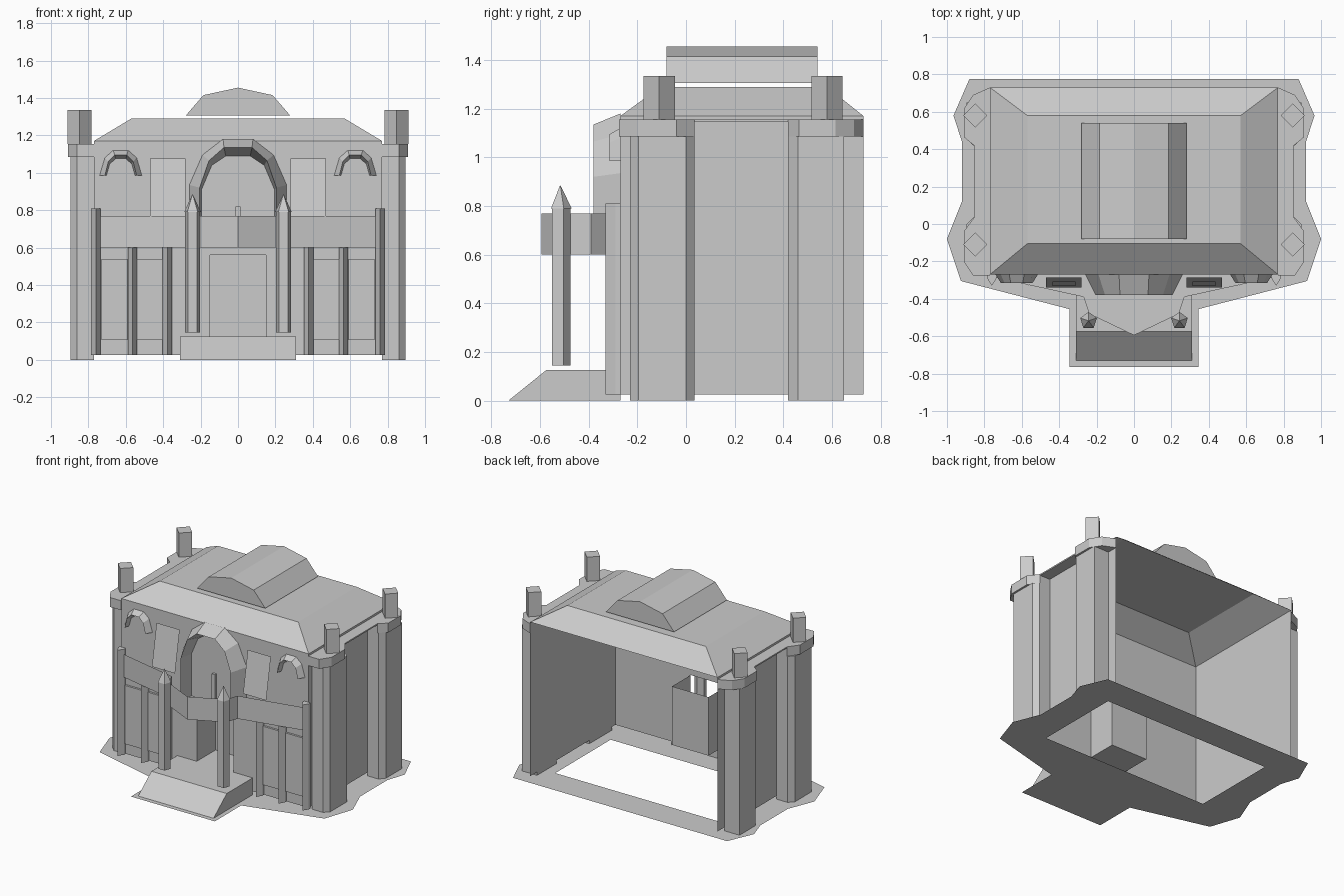
import bpy, bmesh, math

if "Cube" in bpy.data.objects:
    bpy.data.objects.remove(bpy.data.objects["Cube"])


def make(name, verts, faces, fix=True):
    me = bpy.data.meshes.new(name)
    me.from_pydata(verts, [], faces)
    bm = bmesh.new()
    bm.from_mesh(me)
    if fix:
        bmesh.ops.recalc_face_normals(bm, faces=bm.faces)
    bm.to_mesh(me)
    bm.free()
    ob = bpy.data.objects.new(name, me)
    bpy.context.collection.objects.link(ob)
    return ob


def loft(name, rings, closed=True, caps=False):
    n = len(rings[0])
    verts = [v for r in rings for v in r]
    faces = []
    for k in range(len(rings) - 1):
        for i in range(n if closed else n - 1):
            j = (i + 1) % n
            faces.append((k*n + i, k*n + j, (k+1)*n + j, (k+1)*n + i))
    if caps:
        faces += [tuple(range(n)), tuple(range((len(rings)-1)*n, len(rings)*n))]
    return make(name, verts, faces)


def prism(name, pts, z0, z1):
    return loft(name, [[(x, y, z) for x, y in pts] for z in (z0, z1)], True, True)


def front_sheet(name, x0, x1, z0, z1, y0, y1=None):
    y1 = y0 if y1 is None else y1
    return make(name, [(x0, y0, z0), (x1, y0, z0), (x1, y1, z1), (x0, y1, z1)],
                [(0, 1, 2, 3)], False)


def arch(name, cx, zb, outer, inner, reveal, yb, yf):
    # bevelled hood: wide ring on the wall, narrow ring in front, reveal going back
    def ring(half, y):
        h = [(half[0][0], zb)] + half if zb < half[0][1] else half
        full = [(-x, z) for x, z in h] + [(x, z) for x, z in reversed(h)]
        return [(cx + x, y, z) for x, z in full]
    return loft(name, [ring(outer, yb), ring(inner, yf), ring(reveal, yb)], False)


# ground plate with open middle
half = [(.345, -.765), (.345, -.455), (.925, -.305), (1, -.08), (.92, .12),
        (.92, .44), (.965, .58), (.88, .775)]
outline = half + [(-x, y) for x, y in reversed(half)]
hole = [(-.69, -.1), (.69, -.1), (.69, .55), (-.69, .55)]
bm = bmesh.new()
edges = []
for loop in (outline, hole):
    vs = [bm.verts.new((x, y, 0)) for x, y in loop]
    edges += [bm.edges.new((vs[i], vs[(i + 1) % len(vs)])) for i in range(len(vs))]
bmesh.ops.triangle_fill(bm, use_beauty=True, edges=edges, normal=(0, 0, 1))
me = bpy.data.meshes.new("ground_plate")
bm.to_mesh(me)
bm.free()
bpy.context.collection.objects.link(bpy.data.objects.new("ground_plate", me))

# front wall around the doorway
W, F, TOP = .77, -.27, 1.17
front_sheet("front_wall_left", -W, -.15, .025, TOP, F)
front_sheet("front_wall_right", .15, W, .025, TOP, F)
front_sheet("front_wall_over_door", -.15, .15, .56, TOP, F)

# door recess, open on top and front
make("door_recess", [(x, y, z) for z in (.125, .56) for x, y in
                     ((-.15, F), (-.15, -.05), (.15, -.05), (.15, F))],
     [(0, 1, 5, 4), (1, 2, 6, 5), (2, 3, 7, 6), (3, 2, 1, 0)])

# entrance ramp step
loft("entrance_step", [[(x, -.73, 0), (x, -.575, .125), (x, F, .125), (x, F, 0)]
                       for x in (-.31, .31)], True, True)

# hipped roof
loft("roof", [[(-W, F, TOP), (W, F, TOP), (W, .73, TOP), (-W, .73, TOP)],
              [(-.57, -.105, 1.29), (.57, -.105, 1.29), (.57, .58, 1.29), (-.57, .58, 1.29)]])
make("roof_top", [(-.57, -.105, 1.29), (.57, -.105, 1.29), (.57, .58, 1.29),
                  (-.57, .58, 1.29)], [(0, 1, 2, 3)], False)

# roof lantern
prof = [(-.28, 1.305), (-.185, 1.415), (0, 1.455), (.185, 1.415), (.28, 1.305)]
loft("roof_lantern", [[(x, y, z) for x, z in prof] for y in (-.08, .54)], True, True)

# balcony: parapet sheet and floor
bh = [(.75, -.285), (.27, -.39), (.24, -.48)]
plan = [(-x, y) for x, y in bh] + [(0, -.595)] + bh[::-1]
loft("balcony_parapet", [[(x, y, z) for x, y in plan] for z in (.6, .77)], False)
fl = plan + [(.75, F), (-.75, F)]
make("balcony_floor", [(x, y, .6) for x, y in fl], [tuple(range(len(fl)))], False)
prism("balcony_post", [(-.013, -.29), (.013, -.29), (.013, F), (-.013, F)], .6, .82)

# central arch
arch("central_arch", 0, .6, [(.26, .935), (.19, 1.095), (.08, 1.18)],
     [(.205, .92), (.155, 1.065), (.075, 1.135)],
     [(.195, .91), (.14, 1.04), (.065, 1.09)], F, -.38)

for s, side in ((-1, "left"), (1, "right")):
    # side wall
    make("side_wall_" + side, [(s*W, F, .025), (s*W, .73, .025), (s*W, .73, TOP), (s*W, F, TOP)],
         [(0, 1, 2, 3) if s > 0 else (3, 2, 1, 0)], False)

    # corner towers, caps and turrets
    towers = {
        "front": ([(W, -.23), (.86, -.23), (.895, -.195), (.895, 0), (.86, .035), (W, .035)],
                  [(W, -.275), (.86, -.275), (.91, -.2), (.91, -.04), (.855, .035), (W, .035)],
                  -.11),
        "back": ([(W, .42), (.86, .42), (.895, .46), (.895, .65), (W, .65)],
                 [(W, .42), (.855, .42), (.91, .465), (.91, .615), (.86, .69), (W, .73)],
                 .58)}
    for pos, (body, cap, ty) in towers.items():
        tag = f"{pos}_{side}"
        prism("tower_" + tag, [(s*x, y) for x, y in body], 0, 1.085)
        prism("tower_cap_" + tag, [(s*x, y) for x, y in cap], 1.085, 1.155)
        c, r = s*.848, .064
        prism("turret_" + tag, [(c - r, ty), (c, ty - r), (c + r, ty), (c, ty + r)], 1.155, 1.335)
    # eave ledge between the caps
    prism("eave_ledge_" + side, [(s*W, .03), (s*.855, .03), (s*.855, .43), (s*W, .43)],
          1.145, 1.155)

    # porch columns with pointed tops
    def penta(r, z):
        return [(s*.243 + r*math.sin(math.tau*i/5), -.517 + r*math.cos(math.tau*i/5), z)
                for i in range(5)]
    loft("porch_column_" + side, [penta(.042, .145), penta(.042, .79)], True, True)
    loft("column_spire_" + side, [penta(.047, .79), penta(.001, .885)], True, True)

    # wedge piers on the lower facade
    for i, (x, w, top) in enumerate(((.76, .025, .81), (.565, .024, .6), (.378, .026, .6))):
        prism(f"pier_{side}_{i}", [(s*x - w, F), (s*x - w, -.29), (s*x, -.33),
                                   (s*x + w, -.29), (s*x + w, F)], .025, top)
    # lower windows
    for i, x in enumerate((.66, .475)):
        prism(f"lower_window_{side}_{i}", [(s*x - .07, F), (s*x - .07, -.285),
                                           (s*x + .07, -.285), (s*x + .07, F)], .105, .54)

    # arched hoods with window panels
    cx = s*.627
    arch("window_hood_" + side, cx, .985, [(.113, .985), (.085, 1.08), (.04, 1.12)],
         [(.085, .985), (.066, 1.06), (.032, 1.095)],
         [(.075, .985), (.058, 1.045), (.028, 1.075)], F, -.315)
    front_sheet("window_panel_" + side, cx - .08, cx + .08, .6, 1.06, -.276)

    # leaning square panels with inset
    x = s*.375
    front_sheet("leaning_panel_" + side, x - .095, x + .095, .77, 1.075, -.34, -.285)
    front_sheet("panel_inset_" + side, x - .062, x + .062, .845, .975, -.332, -.308)
